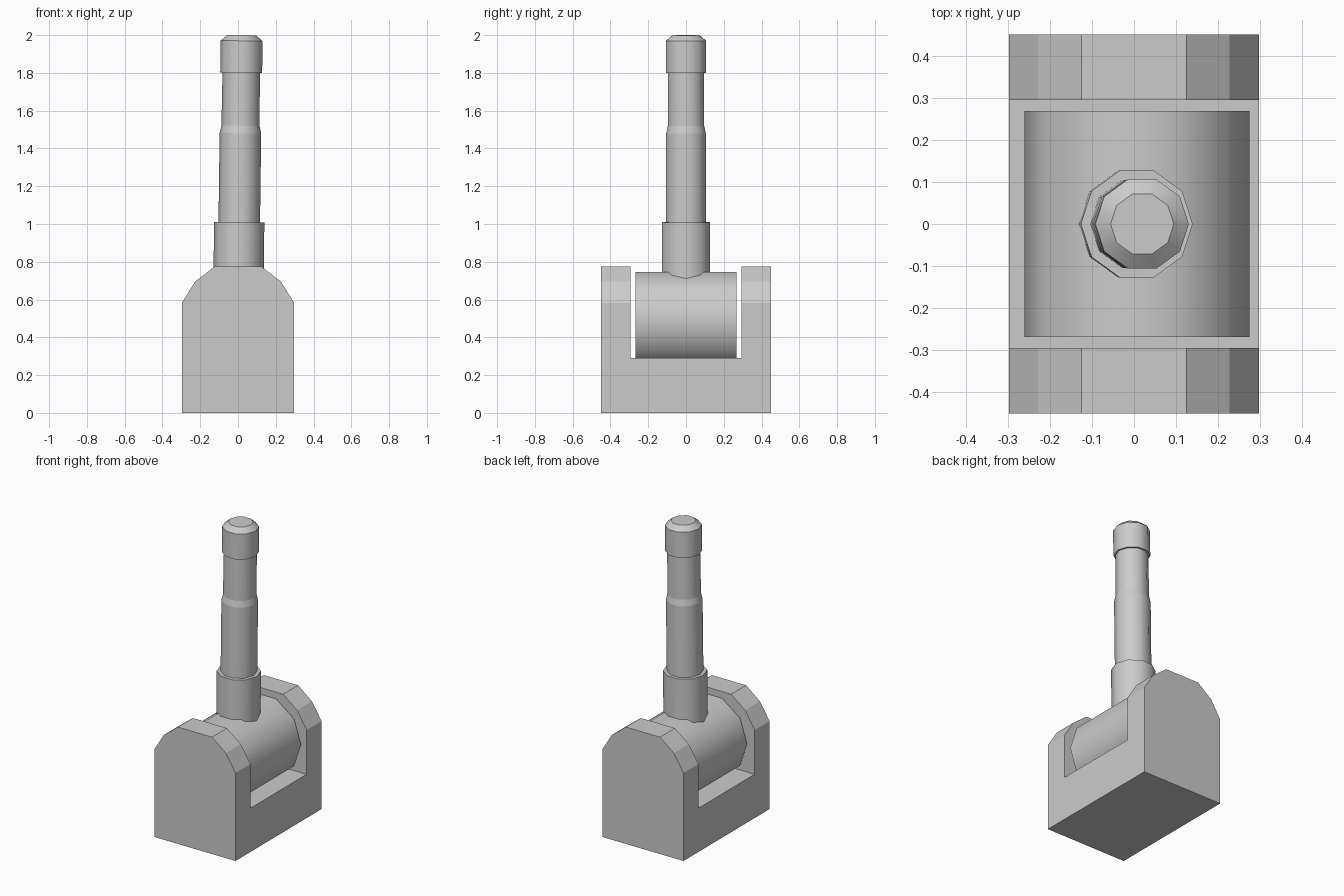
import bpy, bmesh, math
from mathutils import Matrix

if "Cube" in bpy.data.objects:
    bpy.data.objects.remove(bpy.data.objects["Cube"])

SIDES = 10


def finish(name, bm, matrix=Matrix()):
    bmesh.ops.recalc_face_normals(bm, faces=bm.faces)
    mesh = bpy.data.meshes.new(name)
    bm.to_mesh(mesh)
    bm.free()
    obj = bpy.data.objects.new(name, mesh)
    bpy.context.collection.objects.link(obj)
    obj.matrix_world = matrix
    return obj


def lathe(name, profile, matrix):
    """Ten-sided turned part: smooth around, crisp at every ring."""
    bm = bmesh.new()
    rings = [[bm.verts.new((r * math.cos(i * math.tau / SIDES),
                            r * math.sin(i * math.tau / SIDES), z))
              for i in range(SIDES)] for r, z in profile]
    for a, b in zip(rings, rings[1:]):
        for i in range(SIDES):
            j = (i + 1) % SIDES
            bm.faces.new((a[i], a[j], b[j], b[i])).smooth = True
    for ring in (rings[0], rings[-1]):
        bm.faces.new(ring)
    for ring in rings:
        for i in range(SIDES):
            bm.edges.get((ring[i], ring[(i + 1) % SIDES])).smooth = False
    return finish(name, bm, matrix)


def prism(bm, outline, y0, y1):
    """Front outline pushed along y."""
    face = bm.faces.new([bm.verts.new((x, y0, z)) for x, z in outline])
    new = bmesh.ops.extrude_face_region(bm, geom=[face])["geom"]
    verts = [v for v in new if isinstance(v, bmesh.types.BMVert)]
    bmesh.ops.translate(bm, verts=verts, vec=(0, y1 - y0, 0))


# Bracket: U-shaped block in side view, its cheeks clipped at the top corners
half = [(0.297, 0), (0.297, 0.583), (0.227, 0.695), (0.125, 0.774)]
outline = half + [(-x, z) for x, z in reversed(half)]
bm = bmesh.new()
prism(bm, outline, -0.45, 0.45)
bracket = finish("bracket", bm)

# Slot cutter for the bracket
bm = bmesh.new()
prism(bm, [(-1, 0.29), (1, 0.29), (1, 1), (-1, 1)], -0.294, 0.294)
cutter = finish("slot_cutter", bm)
cut = bracket.modifiers.new("slot", "BOOLEAN")
cut.object = cutter
cut.operation = "DIFFERENCE"
cut.solver = "EXACT"
bpy.context.view_layer.objects.active = bracket
bracket.select_set(True)
bpy.ops.object.modifier_apply(modifier="slot")
bpy.data.objects.remove(cutter)

# Pivot barrel lying between the cheeks
lathe("pivot_barrel", [(0.267, -0.268), (0.267, 0.268)],
      Matrix.Translation((0.007, 0, 0.491)) @ Matrix.Rotation(math.pi / 2, 4, "X"))

# Lever, leaning very slightly to the right about the pivot
lever = [(0.133, 0.6), (0.133, 1.01), (0.11, 1.01), (0.11, 1.48), (0.101, 1.52),
         (0.099, 1.80), (0.111, 1.80), (0.111, 1.97), (0.075, 2.0)]
lathe("lever", [(r, z - 0.5) for r, z in lever],
      Matrix.Translation((0, 0, 0.5)) @ Matrix.Rotation(0.013, 4, "Y"))
